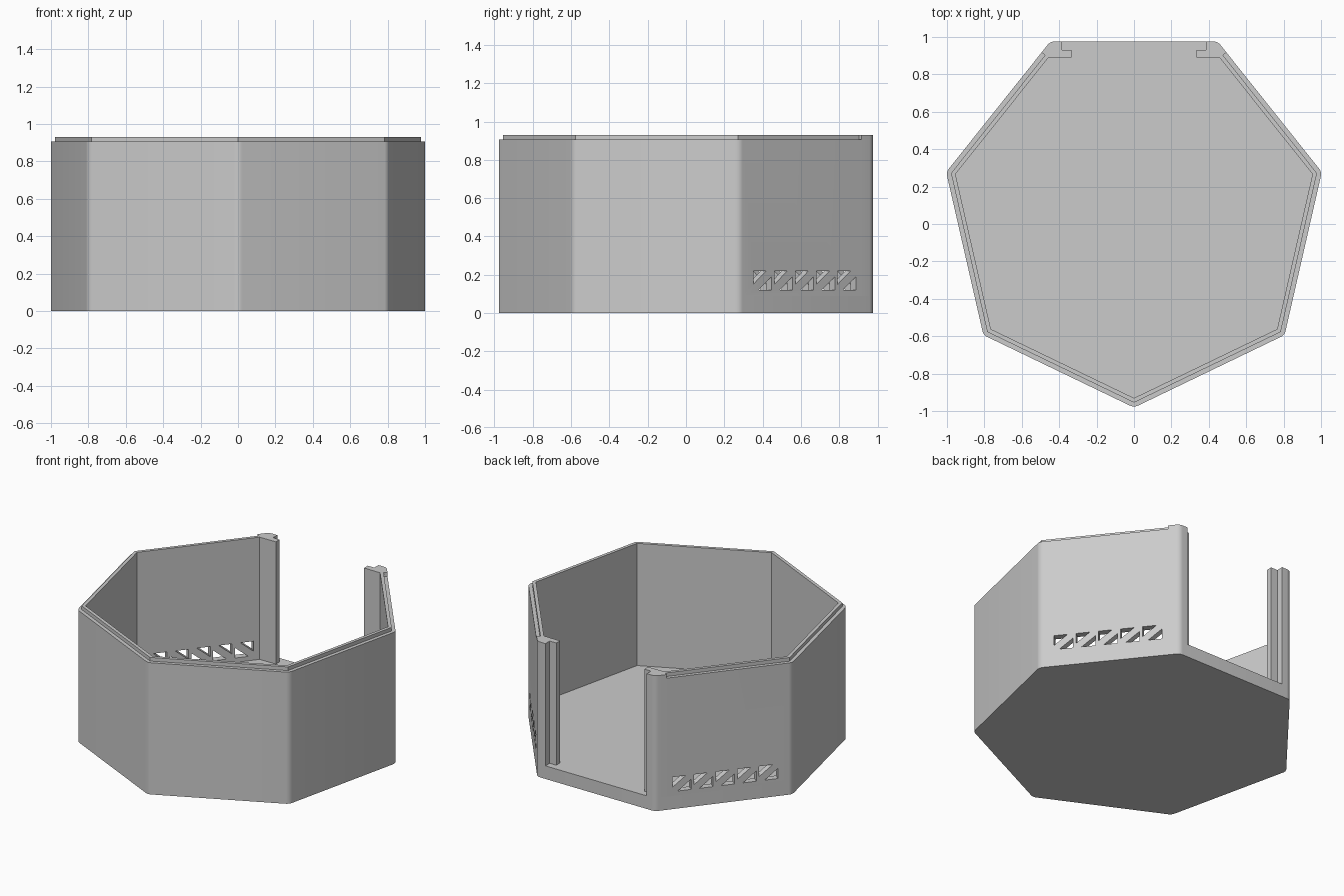
import bpy, bmesh
from math import sin, cos, pi, radians
from mathutils import Vector

if "Cube" in bpy.data.objects:
    bpy.data.objects.remove(bpy.data.objects["Cube"])

STEP = 2 * pi / 7
ROUND = 0.05                      # outer corner radius
RAD = 0.9745                      # radius to the corner arc centres
CENTRE = Vector((0, 0.0485))
APOTHEM = RAD * cos(STEP / 2) + ROUND
FLOOR, RIM, TOP = 0.09, 0.905, 0.93
LIP, WALL = 0.024, 0.046          # insets of the lip and the inner face
POST_START = 0.371                # where the rear posts begin along a side

grey = bpy.data.materials.new("plain grey")
grey.use_nodes = True
grey.diffuse_color = (0.6, 0.6, 0.6, 1)
grey.node_tree.nodes["Principled BSDF"].inputs["Base Color"].default_value = (0.6, 0.6, 0.6, 1)


def heading(a):
    """Unit direction, measured from the front."""
    return Vector((sin(a), -cos(a)))


def arc(k, n=6):
    """Rounded outer corner number k."""
    mid = CENTRE + RAD * heading(k * STEP)
    return [mid + ROUND * heading(k * STEP + STEP * (i / n - 0.5)) for i in range(n + 1)]


def corner(k, inset):
    if inset == 0:
        return arc(k)
    return [CENTRE + (APOTHEM - inset) / cos(STEP / 2) * heading(k * STEP)]


def post_edge(inset, side):
    n = heading(2.5 * STEP)
    t = Vector((-n.y, n.x))
    p = CENTRE + n * (APOTHEM - inset) + t * POST_START
    return Vector((side * p.x, p.y))


def open_ring(outer, inner):
    """C-shaped outline running round the front between the rear posts."""
    def path(inset):
        pts = [post_edge(inset, -1)]
        for k in range(-2, 3):
            pts += corner(k, inset)
        return pts + [post_edge(inset, 1)]
    return path(outer) + path(inner)[::-1]


def add_prism(bm, bottom, offset):
    face = bm.faces.new([bm.verts.new(p) for p in bottom])
    new = bmesh.ops.extrude_face_region(bm, geom=[face])["geom"]
    bmesh.ops.translate(bm, verts=[v for v in new if isinstance(v, bmesh.types.BMVert)], vec=offset)


def finish(bm, name):
    bmesh.ops.recalc_face_normals(bm, faces=bm.faces[:])
    mesh = bpy.data.meshes.new(name)
    bm.to_mesh(mesh)
    bm.free()
    mesh.materials.append(grey)
    obj = bpy.data.objects.new(name, mesh)
    bpy.context.collection.objects.link(obj)
    return obj


def prism(name, outline, z0, z1):
    bm = bmesh.new()
    add_prism(bm, [(p[0], p[1], z0) for p in outline], Vector((0, 0, z1 - z0)))
    return finish(bm, name)


# Floor, wall and stepped lip
floor = prism("floor", [p for k in range(7) for p in arc(k)], 0, FLOOR)
wall = prism("wall", open_ring(0, WALL), FLOOR, RIM)
lip = prism("lip", open_ring(LIP, WALL), RIM, TOP)

# Rear posts with a rebate for a sliding panel
back = CENTRE.y + APOTHEM
parts = [floor, wall, lip]
half = [post_edge(0, 1)] + arc(3) + [Vector(p) for p in (
    (0.385, back), (0.385, 0.93), (0.335, 0.93), (0.335, 0.89))] + [post_edge(WALL, 1)]
for name, side in (("left_post", 1), ("right_post", -1)):
    parts.append(prism(name, [(side * p.x, p.y) for p in half], FLOOR, TOP))

# Vents: pairs of triangles on either side of a diagonal strut
bm = bmesh.new()
W, H = 0.061, 0.05
up = Vector((0, 0, 1))
for side in (1, -1):
    n = heading(side * 2.5 * STEP).to_3d()
    right = up.cross(n)
    for i in range(-2, 3):
        mid = CENTRE.to_3d() + n * (APOTHEM - 0.1) + right * (i * 0.141 - side * 0.01) + up * 0.17
        for s in (1, -1):
            tri = [(-W, H), (W - 0.035, H), (-W, 0.03 - H)]
            add_prism(bm, [mid + right * (s * u) + up * (s * v) for u, v in tri], n * 0.15)
cutter = finish(bm, "vent_cutter")
cutter.hide_render = True
cut = wall.modifiers.new("vents", "BOOLEAN")
cut.operation = "DIFFERENCE"
cut.solver = "EXACT"
cut.object = cutter
bpy.context.view_layer.objects.active = wall
bpy.ops.object.modifier_apply(modifier=cut.name)
bpy.data.objects.remove(cutter)

# Smooth the rounded corners only
bpy.ops.object.select_all(action="DESELECT")
for obj in parts:
    obj.select_set(True)
bpy.context.view_layer.objects.active = wall
bpy.ops.object.shade_smooth_by_angle(angle=radians(30))
